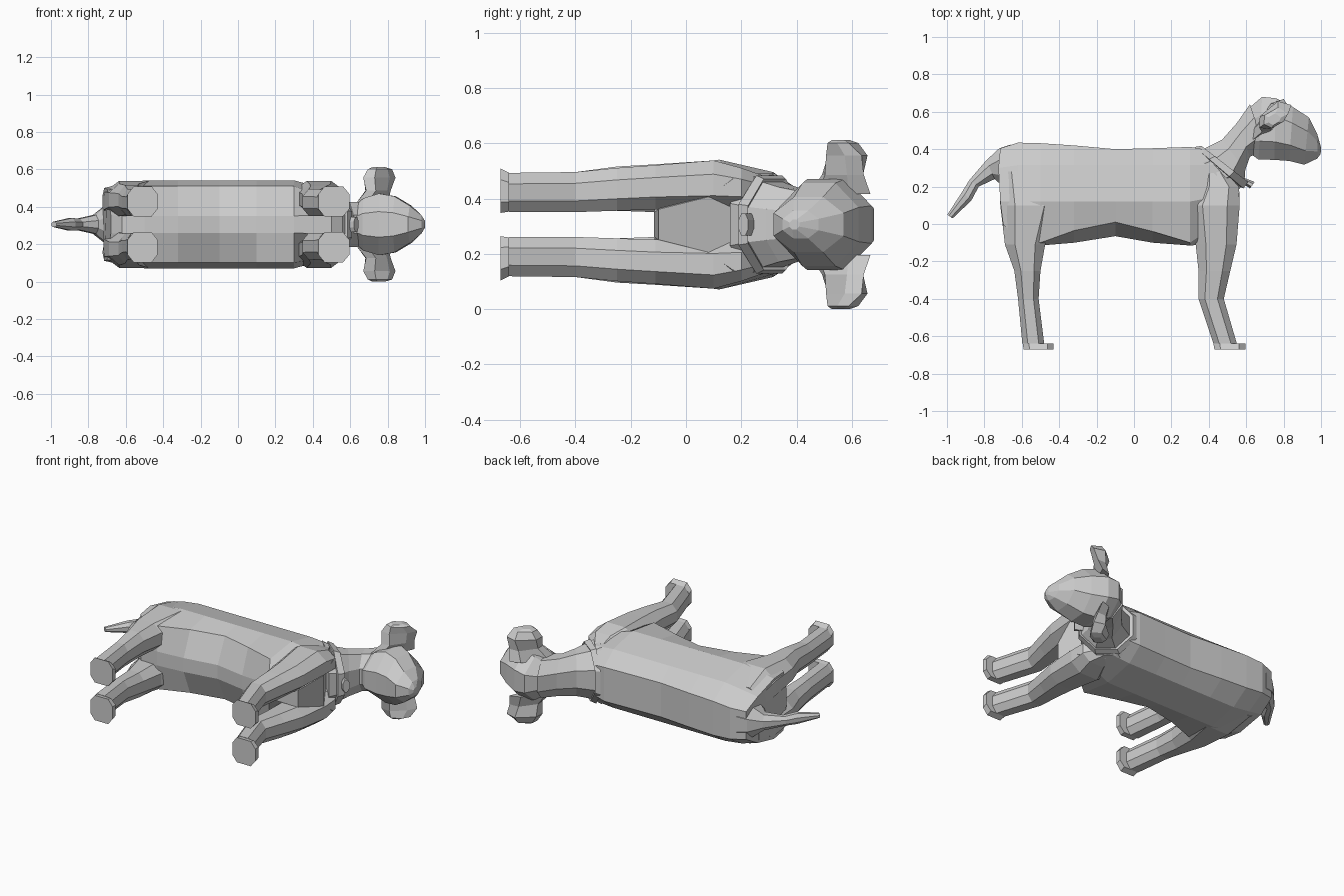
import bpy, bmesh, math
from mathutils import Vector

ZC = 0.306  # mirror plane of the animal, which lies on its side


def loft(name, rings, closed_ends=True):
    """Skin a list of equal-length vertex rings into a flat shaded mesh."""
    bm = bmesh.new()
    rows = [[bm.verts.new(p) for p in r] for r in rings]
    n = len(rows[0])
    pairs = list(zip(rows, rows[1:]))
    if not closed_ends:
        pairs.append((rows[-1], rows[0]))
    for a, b in pairs:
        for i in range(n):
            j = (i + 1) % n
            bm.faces.new((a[i], a[j], b[j], b[i]))
    if closed_ends:
        bm.faces.new(rows[0])
        bm.faces.new(rows[-1])
    bmesh.ops.recalc_face_normals(bm, faces=bm.faces)
    me = bpy.data.meshes.new(name)
    bm.to_mesh(me)
    bm.free()
    ob = bpy.data.objects.new(name, me)
    bpy.context.collection.objects.link(ob)
    return ob


def oct_ring(top, bottom, hw):
    """Eight-sided ring between a top and a bottom point, half-width hw in z."""
    t, b = Vector(top), Vector(bottom)
    c, h = (t + b) / 2, (t - b) / 2
    k = 1 / math.cos(math.pi / 8)
    pts = []
    for i in range(8):
        a = math.pi / 8 + i * math.pi / 4
        p = c + h * math.sin(a)  * k
        pts.append((p.x, p.y, ZC + hw * k * math.cos(a)))
    return pts


def tube(name, sections):
    return loft(name, [oct_ring(*s) for s in sections])


def sym_ring(half):
    """Mirror a half profile of (x, y, half width) across the middle plane."""
    return ([(x, y, ZC + w) for x, y, w in half]
            + [(x, y, ZC - w) for x, y, w in reversed(half)])


def leg_ring(y, x0, x1, w0, w1, s, cx=0.25, cw=0.28):
    """Chamfered rectangle at height y; s picks the side of the animal."""
    dx, dw = (x1 - x0) * cx, (w1 - w0) * cw
    pts = [(x0 + dx, w0), (x1 - dx, w0), (x1, w0 + dw), (x1, w1 - dw),
           (x1 - dx, w1), (x0 + dx, w1), (x0, w1 - dw), (x0, w0 + dw)]
    return [(x, y, ZC + s * w) for x, w in pts]


# Torso: stations along x as (x, back height, flank bottom, belly, width scale)
stations = [(-0.62, 0.435, -0.09, -0.11, 0.92), (-0.50, 0.432, -0.10, -0.115, 1),
            (-0.32, 0.42, -0.035, -0.10, 1), (-0.10, 0.40, 0.01, -0.065, 1),
            (0.10, 0.405, -0.04, -0.10, 1), (0.30, 0.412, -0.10, -0.115, 1)]
body = [sym_ring([(-0.715, 0.405, 0.09), (-0.725, 0.30, 0.15), (-0.715, 0.12, 0.195),
                  (-0.70, 0.0, 0.19), (-0.68, -0.06, 0.05)])]
for x, top, flank, belly, s in stations:
    body.append(sym_ring([(x, top, 0.11 * s), (x, 0.315, 0.19 * s),
                          (x, 0.12, 0.235 * s), (x, flank, 0.205 * s),
                          (x, belly, 0.045)]))
body.append(sym_ring([(0.37, 0.40, 0.10), (0.43, 0.315, 0.18), (0.565, 0.17, 0.165),
                      (0.56, 0.08, 0.10), (0.50, -0.10, 0.055)]))
loft("torso", body)

# Legs: (height, x min, x max, inner offset, outer offset)
front = [(0.30, 0.38, 0.47, 0.06, 0.17), (0.20, 0.35, 0.56, 0.06, 0.205),
         (0.10, 0.30, 0.565, 0.055, 0.232),
         (-0.11, 0.33, 0.548, 0.055, 0.215), (-0.25, 0.345, 0.515, 0.05, 0.205),
         (-0.40, 0.345, 0.48, 0.045, 0.19), (-0.64, 0.425, 0.55, 0.045, 0.187)]
rear = [(0.28, -0.72, -0.46, 0.03, 0.18), (0.10, -0.715, -0.40, 0.02, 0.232),
        (-0.11, -0.69, -0.475, 0.045, 0.218), (-0.25, -0.64, -0.50, 0.05, 0.21),
        (-0.40, -0.62, -0.51, 0.045, 0.19), (-0.64, -0.597, -0.48, 0.045, 0.187)]
for side, s in (("upper", 1), ("lower", -1)):
    for part, rows, x0, x1 in (("front", front, 0.425, 0.595), ("rear", rear, -0.595, -0.43)):
        loft(f"{part}_leg_{side}", [leg_ring(*r, s) for r in rows])
        # Flat foot
        loft(f"{part}_foot_{side}",
             [leg_ring(-0.64, x0, x1, 0.047, 0.187, s, 0.2, 0.25),
              leg_ring(-0.672, x0 + 0.005, x1, 0.042, 0.203, s, 0.2, 0.25)])

# Neck
tube("neck", [((0.31, 0.39), (0.54, 0.16), 0.185), ((0.37, 0.40), (0.59, 0.22), 0.155),
              ((0.47, 0.45), (0.595, 0.29), 0.135), ((0.55, 0.54), (0.62, 0.36), 0.12),
              ((0.62, 0.64), (0.70, 0.40), 0.12)])

# Collar band and tag
loft("collar", [oct_ring((0.325, 0.412), (0.585, 0.19), 0.178),
                oct_ring((0.36, 0.418), (0.61, 0.225), 0.165),
                oct_ring((0.375, 0.395), (0.59, 0.225), 0.145),
                oct_ring((0.345, 0.39), (0.565, 0.20), 0.155)], closed_ends=False)
tube("collar_tag", [((0.58, 0.25), (0.565, 0.23), 0.04),
                    ((0.645, 0.225), (0.62, 0.19), 0.04)])

# Head and muzzle
tube("head", [((0.615, 0.62), (0.63, 0.37), 0.10), ((0.685, 0.68), (0.665, 0.345), 0.14),
              ((0.76, 0.672), (0.75, 0.343), 0.165), ((0.85, 0.625), (0.83, 0.337), 0.15),
              ((0.935, 0.57), (0.91, 0.317), 0.10), ((0.98, 0.48), (0.98, 0.35), 0.05),
              ((1.0, 0.41), (0.998, 0.375), 0.018)])

# Ears: (offset, centre x, centre y, half chord, half thickness, chord angle)
ear = [(0.11, 0.71, 0.56, 0.14, 0.03, 55), (0.18, 0.745, 0.572, 0.10, 0.035, 53),
       (0.25, 0.75, 0.582, 0.105, 0.045, 40), (0.295, 0.755, 0.568, 0.07, 0.04, 30),
       (0.306, 0.75, 0.56, 0.035, 0.025, 30)]
for side, s in (("upper", 1), ("lower", -1)):
    rings = []
    for w, cx, cy, c, t, deg in ear:
        u, v = math.cos(math.radians(deg)), math.sin(math.radians(deg))
        rings.append([(cx + u * c * a + v * t * b, cy + v * c * a - u * t * b, ZC + s * w)
                      for a, b in ((1, 0.4), (0.4, 1), (-0.6, 1), (-1, 0), (-0.6, -1), (0.6, -1))])
    loft(f"ear_{side}", rings)

# Tail
tube("tail", [((-0.66, 0.425), (-0.68, 0.18), 0.12), ((-0.72, 0.405), (-0.70, 0.20), 0.10),
              ((-0.79, 0.34), (-0.745, 0.24), 0.05), ((-0.88, 0.235), (-0.83, 0.20), 0.03),
              ((-0.92, 0.17), (-0.87, 0.125), 0.034), ((-0.998, 0.05), (-0.97, 0.03), 0.014)])
